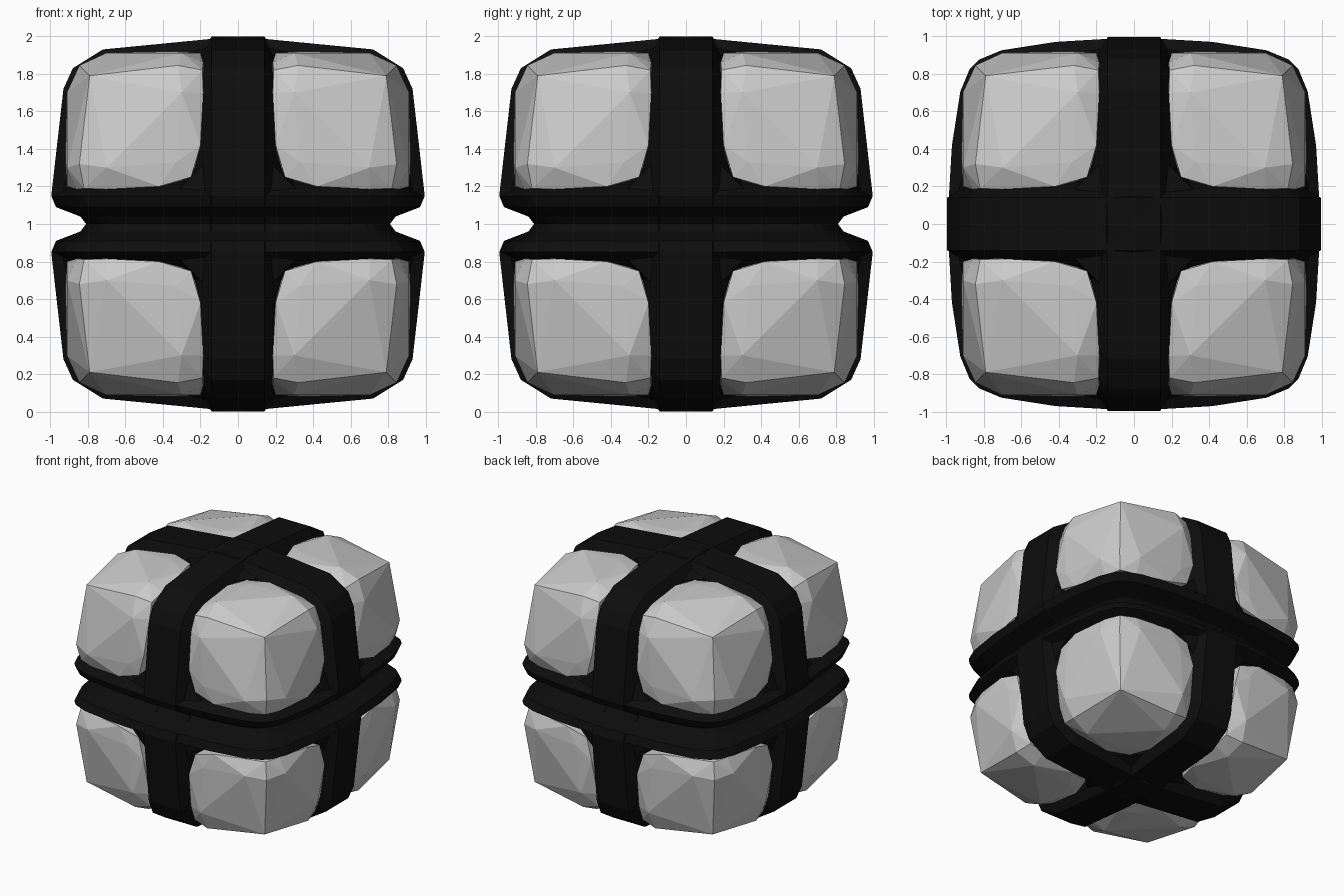
import bpy, bmesh
from itertools import permutations, product
from mathutils import Vector

if "Cube" in bpy.data.objects:
    bpy.data.objects.remove(bpy.data.objects["Cube"])

CENTRE = Vector((0, 0, 1))
black = bpy.data.materials.new("black_rubber")
black.diffuse_color = (0.004, 0.004, 0.004, 1)
black.use_nodes = True
black.node_tree.nodes["Principled BSDF"].inputs["Base Color"].default_value = black.diffuse_color


def finish(bm, name, mat=None):
    bmesh.ops.recalc_face_normals(bm, faces=bm.faces)
    me = bpy.data.meshes.new(name)
    bm.to_mesh(me)
    bm.free()
    ob = bpy.data.objects.new(name, me)
    ob.location = CENTRE
    bpy.context.collection.objects.link(ob)
    if mat:
        me.materials.append(mat)
    return ob


def full_loop(quarter):
    """Mirror a quarter outline (from +u axis to +v axis) into a closed loop."""
    half = quarter + [(-u, v) for u, v in reversed(quarter) if u > 0]
    return half + [(u, -v) for u, v in reversed(half) if v > 0]


def band(name, outline, rings, place):
    """Skin scaled copies of an outline; rings are (scale, offset)."""
    bm = bmesh.new()
    loops = [[bm.verts.new(place(u * s, v * s, h)) for u, v in outline]
             for s, h in rings]
    n = len(outline)
    for a, b in zip(loops, loops[1:]):
        for i in range(n):
            j = (i + 1) % n
            bm.faces.new((a[i], a[j], b[j], b[i]))
    bm.faces.new(loops[0])
    bm.faces.new(loops[-1])
    return finish(bm, name, black)


def hull(bm, points):
    verts = [bm.verts.new(p) for p in points]
    res = bmesh.ops.convex_hull(bm, input=verts)
    junk = {g for g in res["geom_interior"] + res["geom_unused"]
            if isinstance(g, bmesh.types.BMVert)}
    bmesh.ops.delete(bm, geom=list(junk), context='VERTS')


# Upright bands, with the waist groove notched into their outline
upright = full_loop([(0.81, 0), (0.84, 0.04), (0.97, 0.09), (0.995, 0.15),
                     (0.93, 0.72), (0.88, 0.83), (0.72, 0.93), (0, 1.0)])
flare = [(0.78, -0.23), (0.92, -0.19), (1, -0.14),
         (1, 0.14), (0.92, 0.19), (0.78, 0.23)]
band("front_to_back_band", upright, flare, lambda u, v, h: (h, u, v))
band("side_to_side_band", upright, flare, lambda u, v, h: (u, h, v))

# Waist band, with the groove between its two flanges
waist = full_loop([(1.0, 0), (0.975, 0.42), (0.93, 0.71), (0.88, 0.83),
                   (0.83, 0.88), (0.71, 0.93), (0.42, 0.975), (0, 1.0)])
lower = [(0.78, -0.23), (0.92, -0.19), (0.995, -0.15), (0.97, -0.09),
         (0.84, -0.04)]
band("waist_band", waist, lower + [(0.81, 0)] + [(s, -h) for s, h in lower[::-1]],
     lambda u, v, h: (u, v, h))

# Fillets where the bands cross on each face
wedge = [(0.13, 0.13, 0.955), (0.37, 0.13, 0.90), (0.13, 0.37, 0.90),
         (0.13, 0.13, 0.5), (0.40, 0.13, 0.5), (0.13, 0.40, 0.5)]
bm = bmesh.new()
for sign in product((1, -1), repeat=3):
    for k in range(3):
        hull(bm, [[sign[i] * p[(i + k) % 3] for i in range(3)] for p in wedge])
finish(bm, "crossing_fillets", black)

# Eight domed corner blocks
corner = [(0.92, 0.33, 0.33), (0.912, 0.70, 0.30), (0.845, 0.845, 0.32),
          (0.82, 0.82, 0.19), (0.79, 0.79, 0.79), (0.91, 0.20, 0.42),
          (0.90, 0.25, 0.25), (0.86, 0.185, 0.70), (0.40, 0.40, 0.19),
          (0.5, 0.25, 0.25)]
points = sorted({q for p in corner for q in permutations(p)})
for sx, sy, sz in product((1, -1), repeat=3):
    bm = bmesh.new()
    hull(bm, [(sx * x, sy * y, sz * z) for x, y, z in points])
    finish(bm, "corner_block_%s_%s_%s" % ("right" if sx > 0 else "left",
                                          "back" if sy > 0 else "front",
                                          "top" if sz > 0 else "bottom"))
